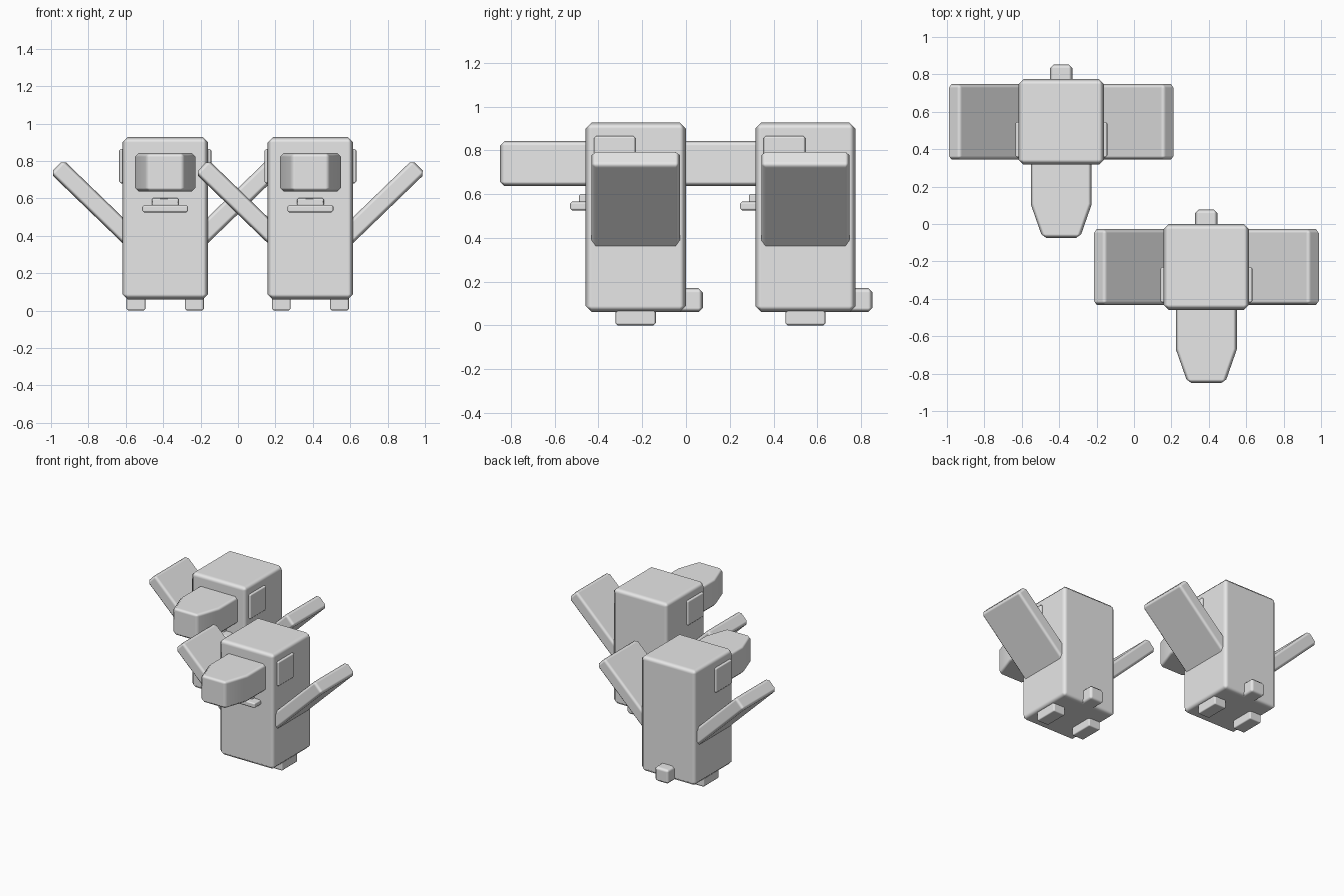
import bpy, bmesh, math
from mathutils import Matrix, Vector

if "Cube" in bpy.data.objects:
    bpy.data.objects.remove(bpy.data.objects["Cube"])

grey = bpy.data.materials.new("plain grey")
grey.diffuse_color = (0.8, 0.8, 0.8, 1)
grey.use_nodes = True
grey.node_tree.nodes["Principled BSDF"].inputs["Base Color"].default_value = grey.diffuse_color


def finish(name, bm, offset, bevel):
    """Turn a bmesh into a softly chamfered object."""
    bmesh.ops.recalc_face_normals(bm, faces=bm.faces)
    for f in bm.faces:
        f.smooth = True
    mesh = bpy.data.meshes.new(name)
    bm.to_mesh(mesh)
    bm.free()
    mesh.materials.append(grey)
    ob = bpy.data.objects.new(name, mesh)
    ob.location = offset
    bpy.context.collection.objects.link(ob)
    mod = ob.modifiers.new("soft edges", 'BEVEL')
    mod.width = bevel
    mod.segments = 1
    mod.limit_method = 'ANGLE'
    mod.angle_limit = math.radians(20)
    mod.harden_normals = True
    return ob


def box(name, lo, hi, offset, bevel, turn=None):
    """Box between two corners, optionally moved by a matrix."""
    lo, hi = Vector(lo), Vector(hi)
    bm = bmesh.new()
    bmesh.ops.create_cube(bm, size=1, matrix=Matrix.Translation((lo + hi) / 2)
                          @ Matrix.Diagonal((*(hi - lo), 1)))
    if turn:
        bm.transform(turn)
    return finish(name, bm, offset, bevel)


def beak(name, offset):
    """Plan outline with a tapered tip, extruded upwards."""
    outline = [(-0.163, 0.1), (-0.163, -0.44), (-0.1, -0.62),
               (0.1, -0.62), (0.163, -0.44), (0.163, 0.1)]
    bm = bmesh.new()
    face = bm.faces.new([bm.verts.new((x, y, 0.637)) for x, y in outline])
    up = bmesh.ops.extrude_face_region(bm, geom=[face])["geom"]
    bmesh.ops.translate(bm, vec=(0, 0, 0.205),
                        verts=[v for v in up if isinstance(v, bmesh.types.BMVert)])
    return finish(name, bm, offset, 0.02)


def bird(tag, x, y):
    at = (x, y, 0)
    box(tag + "_body", (-0.229, -0.229, 0.06), (0.229, 0.229, 0.927), at, 0.028)
    beak(tag + "_beak", at)
    # stepped mouth under the beak
    box(tag + "_lower_lip", (-0.123, -0.3, 0.525), (0.123, -0.2, 0.565), at, 0.01)
    box(tag + "_upper_lip", (-0.072, -0.259, 0.56), (0.072, -0.2, 0.601), at, 0.008)
    # stub tail at the back
    box(tag + "_tail", (-0.06, 0.18, 0.06), (0.06, 0.307, 0.17), at, 0.02)
    for side, s in (("left", -1), ("right", 1)):
        # eye plates on the sides of the head
        box(f"{tag}_{side}_eye", (s * 0.2, -0.191, 0.68), (s * 0.246, 0.0, 0.865), at, 0.01)
        # flat feet
        box(f"{tag}_{side}_foot", (s * 0.105, -0.092, 0), (s * 0.206, 0.092, 0.08), at, 0.01)
        # raised wings, tip placed at the matrix origin
        turn = (Matrix.Diagonal((s, 1, 1, 1)) @ Matrix.Translation((0.58, 0, 0.77))
                @ Matrix.Rotation(-math.radians(44), 4, 'Y'))
        box(f"{tag}_{side}_wing", (-0.6, -0.202, -0.05), (0, 0.202, 0.05), at, 0.02, turn)


bird("rear_bird", -0.389, 0.546)
bird("front_bird", 0.387, -0.23)
